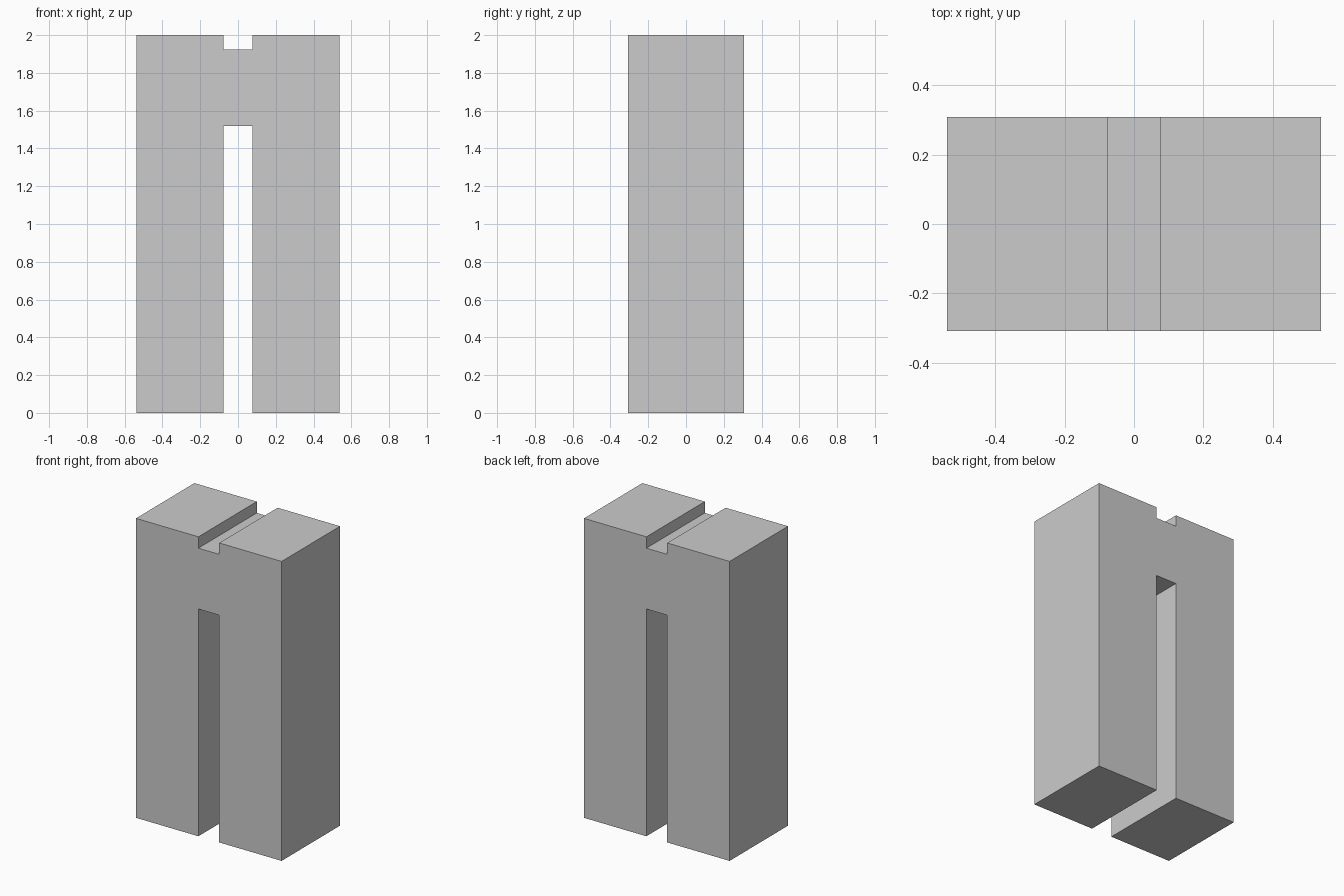
import bpy, bmesh

if "Cube" in bpy.data.objects:
    bpy.data.objects.remove(bpy.data.objects["Cube"])

HALF_W, HALF_D, HALF_GAP = 0.538, 0.308, 0.077
TOP, BRIDGE_TOP, BRIDGE_BOTTOM = 2.0, 1.924, 1.518

# Right half of the front outline, from the slot ceiling round to the top groove
right = [(HALF_GAP, BRIDGE_BOTTOM), (HALF_GAP, 0), (HALF_W, 0),
         (HALF_W, TOP), (HALF_GAP, TOP), (HALF_GAP, BRIDGE_TOP)]
outline = right + [(-x, z) for x, z in reversed(right)]

# Twin towers joined by a bridge: extrude the outline front to back
bm = bmesh.new()
front = bm.faces.new([bm.verts.new((x, -HALF_D, z)) for x, z in outline])
back = bmesh.ops.extrude_face_region(bm, geom=[front], use_keep_orig=True)
moved = [v for v in back["geom"] if isinstance(v, bmesh.types.BMVert)]
bmesh.ops.translate(bm, verts=moved, vec=(0, 2 * HALF_D, 0))
bmesh.ops.recalc_face_normals(bm, faces=bm.faces)

mesh = bpy.data.meshes.new("twin_towers_with_bridge")
bm.to_mesh(mesh)
bm.free()
bpy.context.collection.objects.link(bpy.data.objects.new("twin_towers_with_bridge", mesh))
